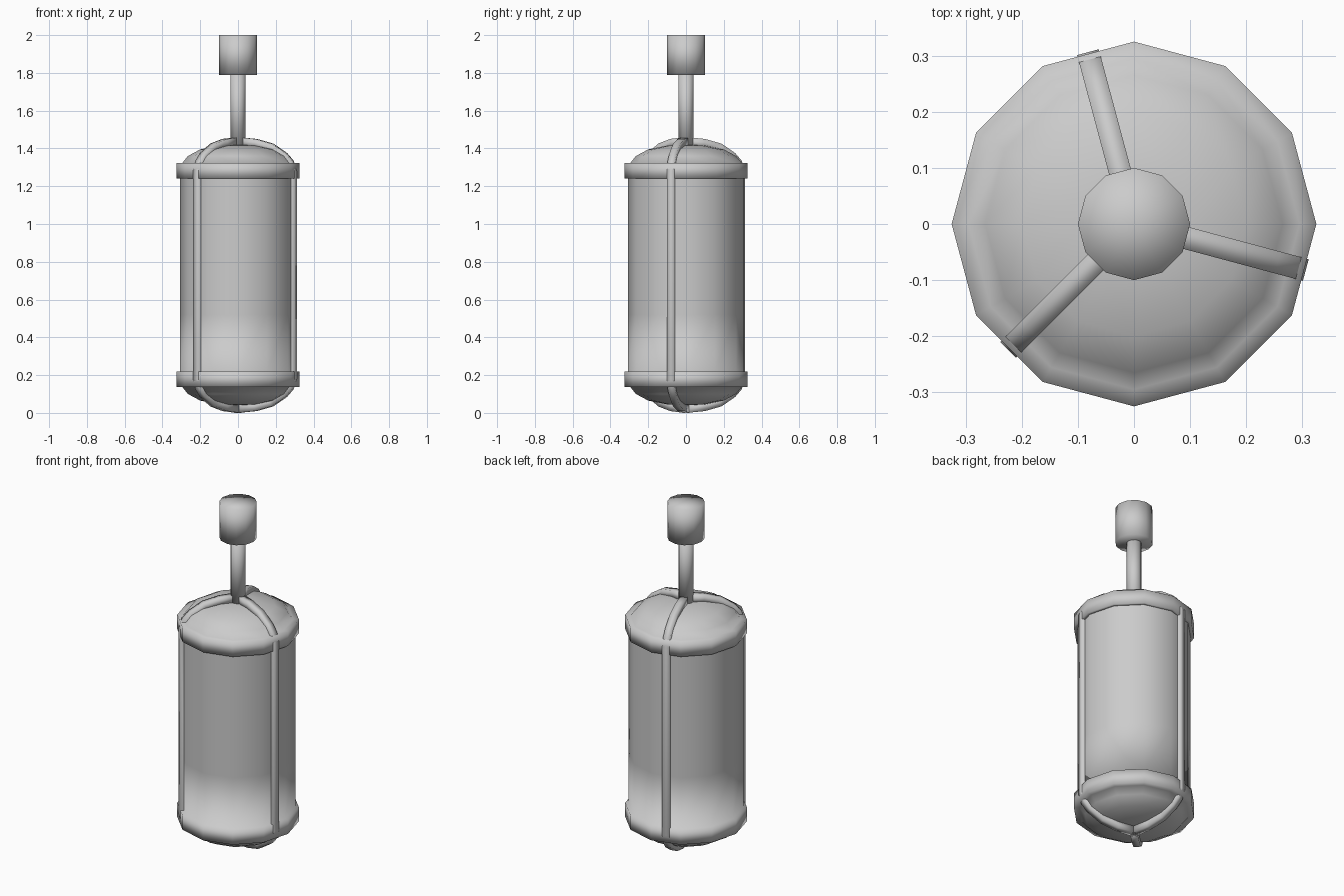
import bpy
import bmesh
from math import cos, sin, pi, radians
from mathutils import Vector

if "Cube" in bpy.data.objects:
    bpy.data.objects.remove(bpy.data.objects["Cube"])

SIDES = 12
MID = 0.73  # half height of the caged body

metal = bpy.data.materials.new("plain grey")
metal.use_nodes = True
GREY = (0.6, 0.6, 0.6, 1)
metal.diffuse_color = GREY
metal.node_tree.nodes["Principled BSDF"].inputs["Base Color"].default_value = GREY


def finish(name, bm):
    bmesh.ops.recalc_face_normals(bm, faces=bm.faces)
    for f in bm.faces:
        f.smooth = True
    mesh = bpy.data.meshes.new(name)
    bm.to_mesh(mesh)
    bm.free()
    mesh.materials.append(metal)
    obj = bpy.data.objects.new(name, mesh)
    bpy.context.collection.objects.link(obj)
    return obj


def lathe(name, profile):
    """Turn a (radius, height) profile into a twelve-sided solid."""
    bm = bmesh.new()
    rings = []
    for r, z in profile:
        if r == 0:
            rings.append([bm.verts.new((0, 0, z))] * SIDES)
        else:
            rings.append([bm.verts.new((r * cos(2 * pi * i / SIDES),
                                        r * sin(2 * pi * i / SIDES), z))
                          for i in range(SIDES)])
    for a, b in zip(rings, rings[1:]):
        for i in range(SIDES):
            j = (i + 1) % SIDES
            corners = list(dict.fromkeys((a[i], a[j], b[j], b[i])))
            bm.faces.new(corners)
    return finish(name, bm)


def flip(profile):
    return [(r, 2 * MID - z) for r, z in profile]


# Domed lid with its collar
dome = [(0, 1.42), (0.1, 1.415), (0.2, 1.395), (0.265, 1.36), (0.295, 1.323)]
collar = [(0.325, 1.323), (0.325, 1.24)]
lathe("top_cap", dome + collar + [(0.295, 1.24), (0.295, 1.3)])

# Mirrored bottom dome and collar running into the straight body
lathe("body_and_base", flip(dome + collar) + [(0.306, 0.22), (0.306, 0.52), (0.306, 1.26)])

# Hanging rod and its knob
lathe("rod", [(0, 1.4), (0.04, 1.4), (0.04, 1.82), (0, 1.82)])
lathe("knob", [(0, 1.79), (0.1, 1.79), (0.1, 2.0), (0, 2.0)])

# Three cage ribs wrapping the body from the lid centre to the base centre
outer = [(0, 1.46), (0.1, 1.45), (0.19, 1.425), (0.265, 1.375), (0.3, 1.335), (0.317, 1.28)]
inner = [(0, 1.415), (0.09, 1.405), (0.17, 1.385), (0.235, 1.34), (0.265, 1.3), (0.277, 1.26)]
outer += flip(outer)[::-1]
inner += flip(inner)[::-1]


def rib(name, degrees, width=0.04):
    bm = bmesh.new()
    a = radians(degrees)
    out = Vector((cos(a), sin(a), 0))
    side = Vector((-sin(a), cos(a), 0)) * width / 2

    def row(profile, sign):
        return [bm.verts.new(out * r + side * sign + Vector((0, 0, z))) for r, z in profile]

    rows = [row(outer, -1), row(outer, 1), row(inner, 1), row(inner, -1)]
    for k in range(4):
        p, q = rows[k], rows[(k + 1) % 4]
        for i in range(len(outer) - 1):
            bm.faces.new((p[i], p[i + 1], q[i + 1], q[i]))
    for end in (0, -1):
        bm.faces.new([r[end] for r in rows])
    return finish(name, bm)


for label, angle in (("left", -15), ("back", 105), ("right", 225)):
    rib(label + "_rib", angle)
